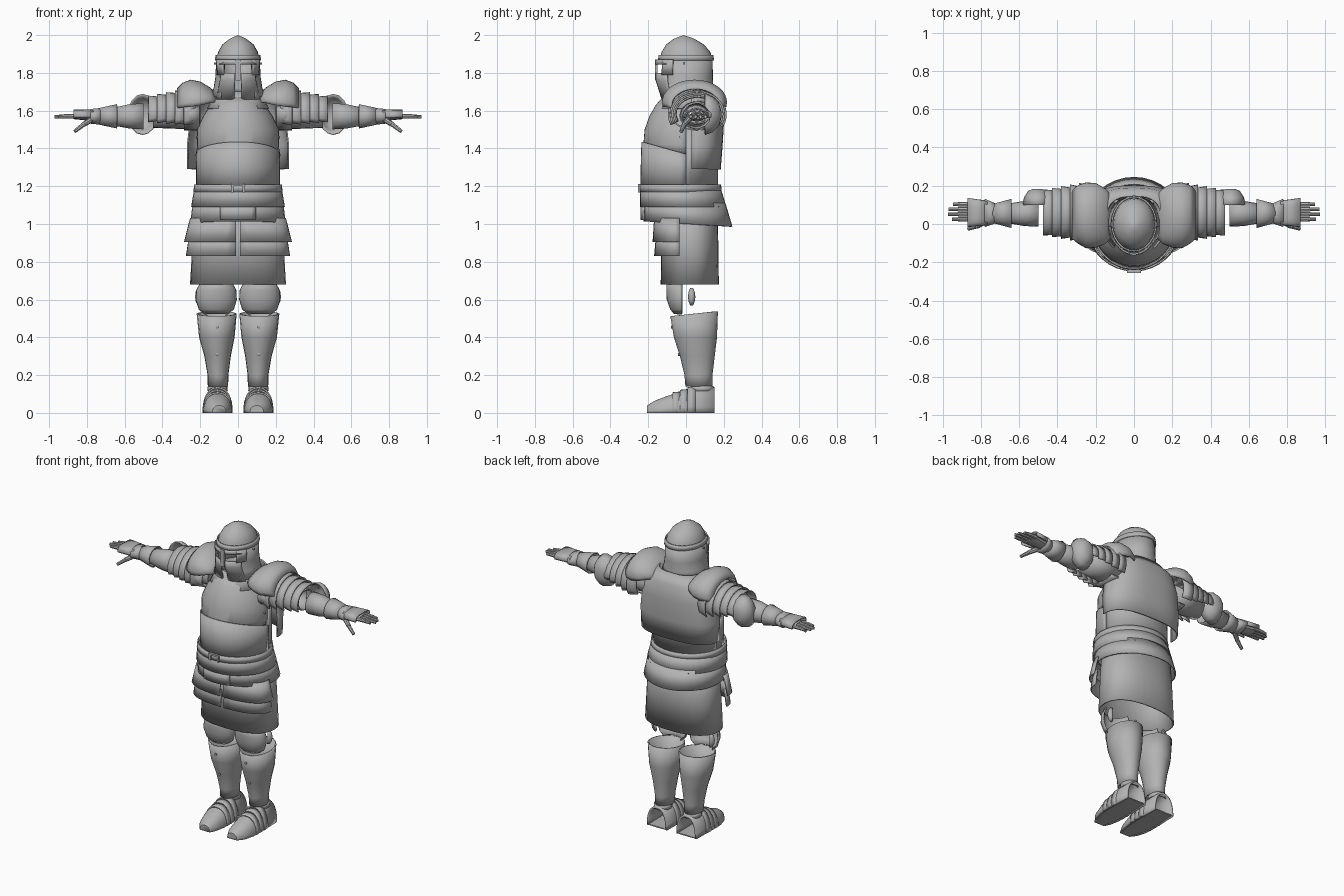
import bpy, bmesh, math
from mathutils import Vector

steel = bpy.data.materials.new("grey_steel")
steel.diffuse_color = (0.45, 0.45, 0.45, 1)


def finish(name, bm, thick=0, mirror=False):
    bmesh.ops.recalc_face_normals(bm, faces=bm.faces)
    me = bpy.data.meshes.new(name)
    bm.to_mesh(me)
    bm.free()
    me.materials.append(steel)
    ob = bpy.data.objects.new(name, me)
    bpy.context.collection.objects.link(ob)
    bpy.ops.object.select_all(action='DESELECT')
    ob.select_set(True)
    bpy.context.view_layer.objects.active = ob
    bpy.ops.object.shade_smooth_by_angle(angle=math.radians(35))
    if thick:
        m = ob.modifiers.new("plate", 'SOLIDIFY')
        m.thickness, m.offset = thick, 0
    if mirror:
        ob.modifiers.new("mirror", 'MIRROR')
    return ob


def shell(name, rings, axis='Z', a0=0, a1=360, n=24, mirror=False, caps=(False, False), thick=0.008, p=1.0):
    """Curved plate lofted along an axis; ring = (t, cu, cv, ru, rv[, tilt])."""
    bm = bmesh.new()
    full = a1 - a0 == 360
    rows = []
    for r in rings:
        t, cu, cv, ru, rv = r[:5]
        tilt = r[5] if len(r) > 5 else 0
        row = []
        for i in range(n if full else n + 1):
            a = math.radians(a0 + (a1 - a0) * i / n)
            c, s = math.cos(a), math.sin(a)
            u = cu + ru * math.copysign(abs(c) ** p, c)
            v = cv + rv * math.copysign(abs(s) ** p, s)
            w = t + tilt * s
            row.append(bm.verts.new({'Z': (u, v, w), 'X': (w, u, v), 'Y': (u, w, v)}[axis]))
        rows.append(row)
    for A, B in zip(rows, rows[1:]):
        for i in range(n):
            j = (i + 1) % len(A)
            bm.faces.new((A[i], A[j], B[j], B[i]))
    for k, row in ((0, rows[0]), (1, rows[-1])):
        if caps[k]:
            bm.faces.new(row)
    bmesh.ops.remove_doubles(bm, verts=bm.verts, dist=0.0003)
    return finish(name, bm, thick, mirror)


def rod(name, a, b, r1, r2, n=8, mirror=True):
    a, b = Vector(a), Vector(b)
    bm = bmesh.new()
    bmesh.ops.create_cone(bm, cap_ends=True, segments=n, radius1=r1, radius2=r2, depth=(b - a).length)
    bm.transform(Vector((0, 0, 1)).rotation_difference(b - a).to_matrix().to_4x4())
    bmesh.ops.translate(bm, verts=bm.verts, vec=(a + b) / 2)
    return finish(name, bm, 0, mirror)


def box(name, c, s, mirror=False):
    bm = bmesh.new()
    bmesh.ops.create_cube(bm, size=1)
    bmesh.ops.scale(bm, verts=bm.verts, vec=s)
    bmesh.ops.translate(bm, verts=bm.verts, vec=c)
    return finish(name, bm, 0, mirror)


# Helmet: bowl, brow band, neck guard, cheek plates, nose guard
shell("helmet_bowl", [(1.87, 0, 0, .112, .137), (1.91, 0, 0, .106, .13), (1.95, 0, -.005, .083, .10),
                      (1.98, 0, -.01, .045, .055), (1.992, 0, -.012, .02, .024), (1.999, 0, -.012, 0, 0)], thick=0)
shell("brow_band", [(1.865, 0, 0, .118, .145), (1.895, 0, 0, .115, .14)])
shell("neck_guard", [(1.88, 0, 0, .112, .137), (1.78, 0, 0, .115, .138), (1.72, 0, 0, .125, .14),
                     (1.68, 0, 0, .138, .142, .015)], a0=-50, a1=230, n=28)
shell("cheek_plate", [(1.80, 0, 0, .116, .16), (1.76, 0, 0, .118, .158), (1.66, 0, 0, .142, .127)],
      a0=278, a1=322, n=8, mirror=True)
shell("eye_rim_top", [(1.845, 0, -.005, .122, .155), (1.87, 0, -.005, .12, .15)], a0=218, a1=322, n=14)
shell("eye_rim_side", [(1.79, 0, -.005, .118, .155), (1.87, 0, -.005, .125, .15)],
      a0=308, a1=335, n=5, mirror=True)
box("nose_guard", (0, -.158, 1.815), (.026, .014, .11))
for z in (1.72, 1.85):
    rod("helmet_rivet", (.105, -.01, z), (.128, -.01, z), .006, .006)

# Gorget around the neck
shell("gorget", [(1.61, 0, -.01, .16, .15), (1.66, 0, 0, .135, .125), (1.70, 0, .01, .12, .115)])

# Cuirass: breastplate, arched belly plate, back plates
shell("breastplate", [(1.35, 0, 0, .205, .205, -.05), (1.42, 0, 0, .212, .222), (1.50, 0, 0, .213, .215),
                      (1.57, 0, 0, .18, .19), (1.63, 0, 0, .14, .155), (1.68, 0, 0, .09, .11)],
      a0=180, a1=360)
shell("belly_plate", [(1.19, 0, 0, .218, .238), (1.30, 0, 0, .218, .236), (1.37, 0, 0, .22, .232, -.065)],
      a0=180, a1=360)
shell("lower_back", [(1.19, 0, 0, .216, .165), (1.50, 0, 0, .213, .165)], a0=0, a1=180)
shell("back_plate", [(1.29, 0, .03, .265, .15), (1.42, 0, .03, .267, .16), (1.55, 0, .03, .25, .168),
                     (1.65, 0, .03, .22, .155), (1.71, 0, .03, .14, .115)], a0=0, a1=180, p=.75)
for z in (1.39, 1.46):
    rod("side_rivet", (.2, -.03, z), (.222, -.03, z), .007, .007)

# Belt, buckle and fauld
shell("belt", [(1.17, 0, -.03, .232, .214), (1.21, 0, -.03, .228, .212)], n=32)
for x in (-.03, .03):
    box("buckle_side", (x, -.247, 1.19), (.012, .016, .045))
box("buckle_top", (0, -.247, 1.207), (.07, .016, .012))
shell("fauld_upper", [(1.19, 0, -.03, .228, .21), (1.09, 0, -.015, .244, .225)], n=32)
shell("fauld_lower", [(1.11, 0, -.01, .236, .215), (1.0, 0, .01, .25, .232, -.014)], n=32)
shell("fauld_centre", [(1.02, 0, -.012, .25, .226), (1.10, 0, -.012, .25, .226)], a0=248, a1=292, n=8)

# Tassets in two overlapping tiers, split at the centre
shell("tasset_upper", [(1.03, 0, -.035, .25, .13), (.905, 0, -.035, .282, .138)],
      a0=271, a1=360, n=12, mirror=True, p=.8)
shell("tasset_lower", [(.94, 0, -.035, .255, .12), (.83, 0, -.035, .272, .13)],
      a0=271, a1=360, n=12, mirror=True, p=.8)

# Skirt
shell("skirt", [(1.12, 0, .02, .225, .142), (.90, 0, .02, .237, .147), (.68, 0, .02, .25, .15)], n=32, p=.85)

# Legs: knee cops with side wings, greaves
knee = [(.525, .115, -.02, .06, .04), (.55, .115, -.02, .09, .06), (.60, .115, -.02, .105, .078),
        (.65, .115, -.02, .102, .08), (.69, .115, -.02, .08, .08)]
shell("knee_cop", knee, a0=180, a1=360, n=16, mirror=True)
shell("knee_wing", [(.57, .195, .03, .012, .004), (.59, .205, .03, .015, .012), (.615, .207, .03, .017, .016),
                    (.64, .205, .03, .015, .012), (.66, .195, .03, .012, .004)],
      a0=-90, a1=90, n=8, mirror=True)
shell("greave", [(.14, .106, .068, .05, .067), (.20, .106, .066, .051, .07), (.30, .108, .06, .066, .088),
                 (.40, .112, .05, .09, .11), (.525, .113, .043, .102, .122, .013)], n=20, mirror=True)
for z, y in ((.31, -.03), (.455, -.068)):
    rod("greave_rivet", (.11, y, z), (.11, y - .012, z), .008, .008)

# Shoes: open-heeled arch, flat sole, ankle lames
shell("shoe", [(.15, .108, 0, .068, .13), (.04, .108, 0, .07, .13), (-.02, .108, 0, .072, .11),
               (-.10, .108, 0, .07, .083), (-.165, .105, 0, .055, .058), (-.20, .10, 0, .033, .036)],
      'Y', 0, 180, 16, True, (False, True), .012, .85)
shell("sole", [(.15, .108, .004, .068, .004), (-.06, .108, .004, .073, .004), (-.165, .105, .004, .055, .004),
               (-.20, .10, .004, .033, .004)], 'Y', n=12, mirror=True, caps=(True, True), thick=0)
for y, h in ((.02, .132), (-.02, .118), (-.06, .105)):
    shell("instep_lame", [(y + .03, .108, 0, .072, h + .004), (y - .012, .108, 0, .076, h)],
          'Y', 0, 180, 16, True, p=.85)
shell("ankle_ring", [(.115, .108, .085, .05, .058), (.142, .108, .085, .048, .056)], n=16, mirror=True)

# Shoulders: domed cap and overlapping lames around the upper arm
shell("shoulder_cap", [(.105, .04, 1.65, .09, .02), (.15, .04, 1.655, .14, .065), (.20, .045, 1.65, .165, .10),
                       (.25, .045, 1.645, .168, .115), (.29, .05, 1.64, .15, .105), (.32, .05, 1.63, .125, .085)],
      'X', -12, 192, 20, True)
for i in range(5):
    x, k = .225 + .047 * i, .009 * i
    shell("shoulder_lame", [(x, .06, 1.585, .135 - k * .6, .122 - k), (x + .062, .06, 1.58, .152 - k, .132 - k)],
          'X', -30 + 4 * i, 205, 20, True)
shell("armpit_plate", [(.205, .06, 1.58, .145, .08), (.285, .06, 1.58, .145, .08)], 'X', 150, 300, 14, True)

# Arms: upper tube, elbow cop, forearm
shell("upper_arm", [(.20, .06, 1.575, .09, .072), (.45, .06, 1.575, .072, .062)], 'X', n=20, mirror=True)
shell("elbow_cop", [(.18, .505, 1.58, .02, .025), (.17, .505, 1.58, .045, .06), (.14, .505, 1.58, .065, .09),
                    (.10, .505, 1.58, .075, .105)], 'Y', n=16, mirror=True, caps=(True, False))
shell("forearm", [(.50, .055, 1.57, .065, .066), (.57, .055, 1.57, .062, .062), (.67, .055, 1.568, .045, .042)],
      'X', n=18, mirror=True)

# Gauntlets: flared cuff, hand plates, fingers and thumb
shell("gauntlet_cuff", [(.64, .055, 1.57, .072, .062), (.74, .055, 1.57, .045, .04)], 'X', n=14, mirror=True)
shell("wrist_plate", [(.72, .055, 1.57, .046, .042), (.78, .058, 1.57, .07, .036)], 'X', n=14, mirror=True)
shell("hand_plate", [(.765, .058, 1.572, .06, .03), (.87, .06, 1.575, .072, .026)],
      'X', -15, 195, 14, True, p=.7)
shell("palm", [(.74, .058, 1.568, .04, .026), (.87, .062, 1.57, .052, .015)],
      'X', n=12, mirror=True, caps=(True, True), thick=0)
for i, tip in enumerate((.95, .972, .968, .945)):
    y = .025 + .026 * i
    rod("finger", (.85, y, 1.57), (.92, y, 1.571), .013, .011)
    rod("finger_tip", (.90, y, 1.57), (tip, y, 1.568), .011, .009)
rod("thumb", (.765, .02, 1.56), (.82, -.012, 1.525), .016, .013)
rod("thumb_tip", (.81, -.008, 1.532), (.865, -.025, 1.49), .013, .01)
